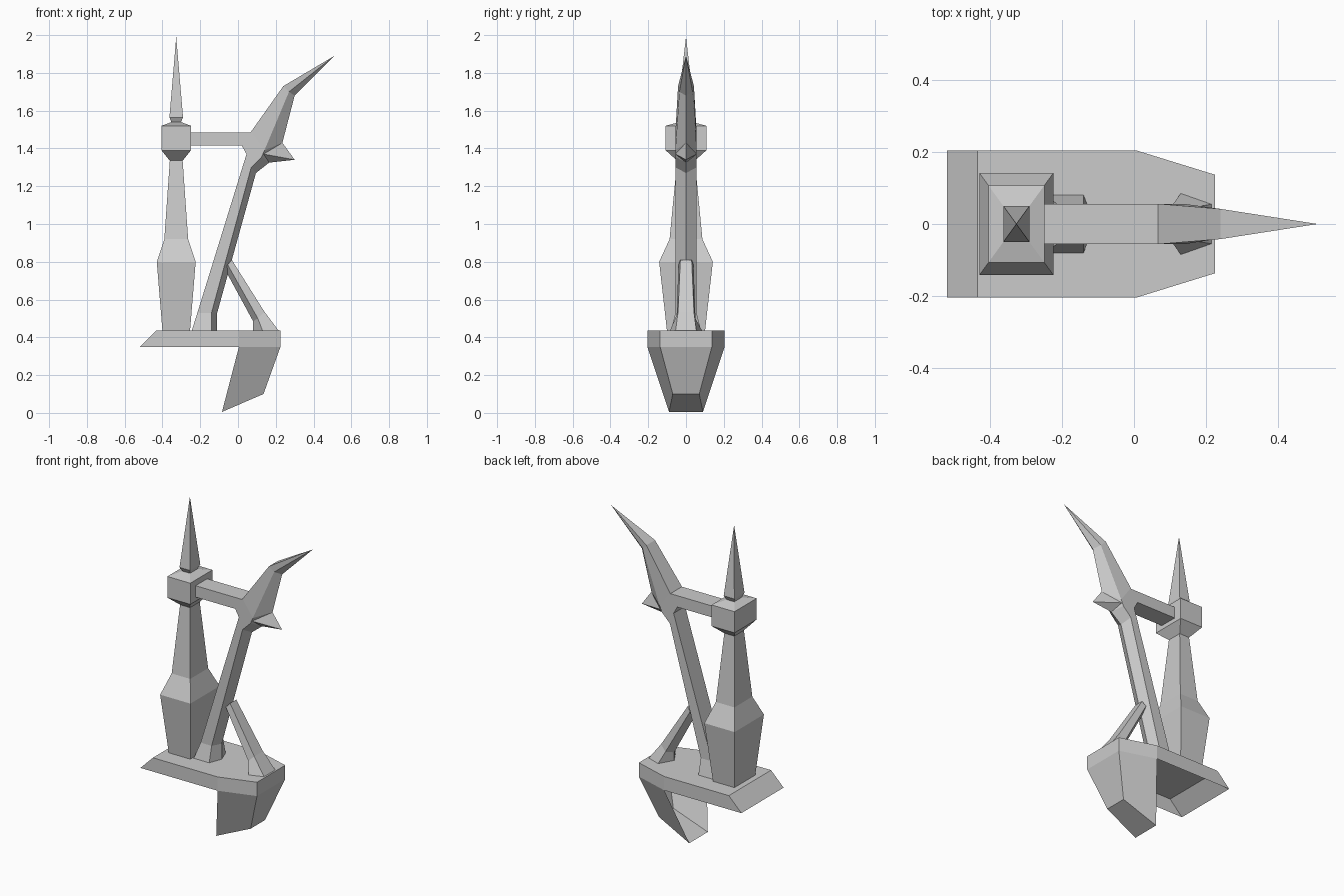
import bpy

if "Cube" in bpy.data.objects:
    bpy.data.objects.remove(bpy.data.objects["Cube"])

grey = bpy.data.materials.new("light_grey")
grey.diffuse_color = (0.6, 0.6, 0.6, 1)
grey.use_nodes = True
grey.node_tree.nodes["Principled BSDF"].inputs["Base Color"].default_value = grey.diffuse_color


def make(name, verts, faces):
    me = bpy.data.meshes.new(name)
    me.from_pydata(verts, [], faces)
    me.materials.append(grey)
    ob = bpy.data.objects.new(name, me)
    bpy.context.collection.objects.link(ob)
    return ob


def loft(name, rings, tip=None, caps=True):
    """Skin equal-length rings, listed bottom to top and counter-clockwise."""
    n = len(rings[0])
    verts = [v for r in rings for v in r]
    faces = []
    for i in range(len(rings) - 1):
        for k in range(n):
            a, b = i * n + k, i * n + (k + 1) % n
            faces.append((a, b, b + n, a + n))
    last = (len(rings) - 1) * n
    if tip:
        verts.append(tip)
        faces += [(last + k, last + (k + 1) % n, len(verts) - 1) for k in range(n)]
    elif caps:
        faces.append(tuple(range(last, last + n)))
    if caps:
        faces.append(tuple(reversed(range(n))))
    return make(name, verts, faces)


def rect(cx, hx, z, ratio=1.38):
    hy = hx * ratio
    return [(cx - hx, -hy, z), (cx + hx, -hy, z), (cx + hx, hy, z), (cx - hx, hy, z)]


# Platform: open-bottomed slab with a sloped end and chamfered corners
def outline(x0, z):
    return [(x0, -.205, z), (.005, -.205, z), (.225, -.137, z),
            (.225, .137, z), (.005, .205, z), (x0, .205, z)]


lo, hi = outline(-.52, .35), outline(-.435, .435)
make("platform", lo + hi,
     [(k, (k + 1) % 6, (k + 1) % 6 + 6, k + 6) for k in range(6)] + [tuple(range(6, 12))])

# Keel: tapered scoop under the chamfered end, open towards -x
make("keel",
     [(.005, -.205, .35), (.225, -.137, .35), (.225, .137, .35), (.005, .205, .35),
      (-.085, -.09, .005), (.135, -.07, .1), (.135, .07, .1), (-.085, .09, .005)],
     [(4, 5, 1, 0), (5, 6, 2, 1), (6, 7, 3, 2), (7, 6, 5, 4)])

# Tower with block head, then the spire on top
TX = -.327
loft("tower", [rect(TX, h, z) for h, z in
               [(.073, .435), (.103, .8), (.063, .92), (.034, 1.335),
                (.078, 1.39), (.078, 1.52), (.024, 1.54)]])
loft("spire", [rect(TX, .024, 1.535), rect(TX, .036, 1.565)], tip=(TX, 0, 1.99))

# Cross beam between tower head and post
loft("cross_beam", [[(x, -.056, 1.415), (x, .056, 1.415), (x, .056, 1.485), (x, -.056, 1.485)]
                    for x in (-.25, .075)])


# Leaning post and horn: flat back, straight sides, ridge along +x
def ridge_ring(back, side, ridge, hb, hs):
    return [(back[0], -hb, back[1]), (side[0], -hs, side[1]), (ridge[0], 0, ridge[1]),
            (side[0], hs, side[1]), (back[0], hb, back[1])]


loft("post_and_horn", [
    ridge_ring((-.245, .435), (-.14, .435), (-.11, .435), .08, .08),
    ridge_ring((-.215, .53), (-.14, .53), (-.11, .53), .056, .056),
    ridge_ring((.045, 1.37), (.07, 1.30), (.095, 1.27), .056, .056),
    ridge_ring((.02, 1.415), (.125, 1.355), (.165, 1.325), .056, .056),
    ridge_ring((.07, 1.49), (.14, 1.39), (.235, 1.43), .056, .056),
    ridge_ring((.24, 1.73), (.27, 1.70), (.30, 1.68), .042, .035),
], tip=(.51, 0, 1.89))

# Beak below the horn
make("beak", [(.165, 0, 1.325), (.135, -.056, 1.37), (.235, 0, 1.43), (.135, .056, 1.37),
              (.30, 0, 1.34)],
     [(0, 4, 1), (1, 4, 2), (2, 4, 3), (3, 4, 0)])


# Brace: ridge towards the post, narrow flat face outwards
def brace_ring(ridge, side, face, hs, hf):
    return [(ridge[0], 0, ridge[1]), (side[0], -hs, side[1]), (face[0], -hf, face[1]),
            (face[0], hf, face[1]), (side[0], hs, side[1])]


loft("brace", [
    brace_ring((.08, .435), (.13, .435), (.215, .435), .085, .055),
    brace_ring((.08, .485), (.105, .50), (.14, .535), .05, .042),
    brace_ring((-.075, .77), (-.055, .785), (-.033, .81), .04, .03),
])
